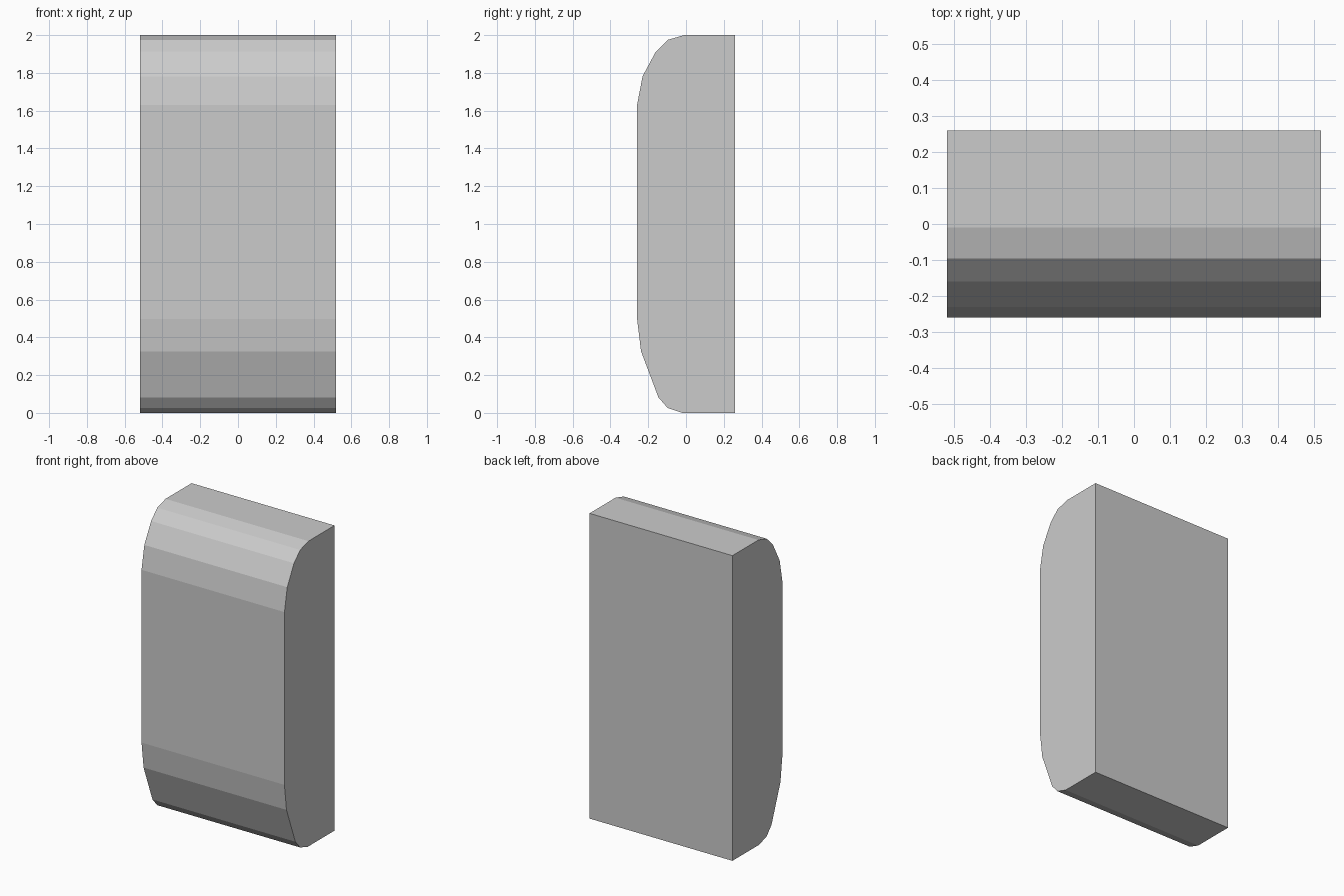
import bpy
import bmesh

if "Cube" in bpy.data.objects:
    bpy.data.objects.remove(bpy.data.objects["Cube"])

HALF_WIDTH = 0.518

# Side profile (y, z): flat back, faceted rounded front edges
PROFILE = [
    (0.259, 0.0), (0.259, 2.0),
    (-0.01, 2.0), (-0.096, 1.975), (-0.16, 1.912), (-0.23, 1.782), (-0.259, 1.63),
    (-0.259, 0.498), (-0.238, 0.326), (-0.146, 0.082), (-0.097, 0.026), (-0.02, 0.0),
]


def extrude_profile(name, profile, half_width):
    """Extrude a y-z outline along x into a closed solid."""
    bm = bmesh.new()
    face = bm.faces.new([bm.verts.new((-half_width, y, z)) for y, z in profile])
    result = bmesh.ops.extrude_face_region(bm, geom=[face], use_keep_orig=True)
    verts = [v for v in result["geom"] if isinstance(v, bmesh.types.BMVert)]
    bmesh.ops.translate(bm, verts=verts, vec=(2 * half_width, 0, 0))
    bmesh.ops.recalc_face_normals(bm, faces=bm.faces)
    mesh = bpy.data.meshes.new(name)
    bm.to_mesh(mesh)
    bm.free()
    obj = bpy.data.objects.new(name, mesh)
    bpy.context.collection.objects.link(obj)
    return obj


# Rounded-front slab
extrude_profile("rounded_slab", PROFILE, HALF_WIDTH)
